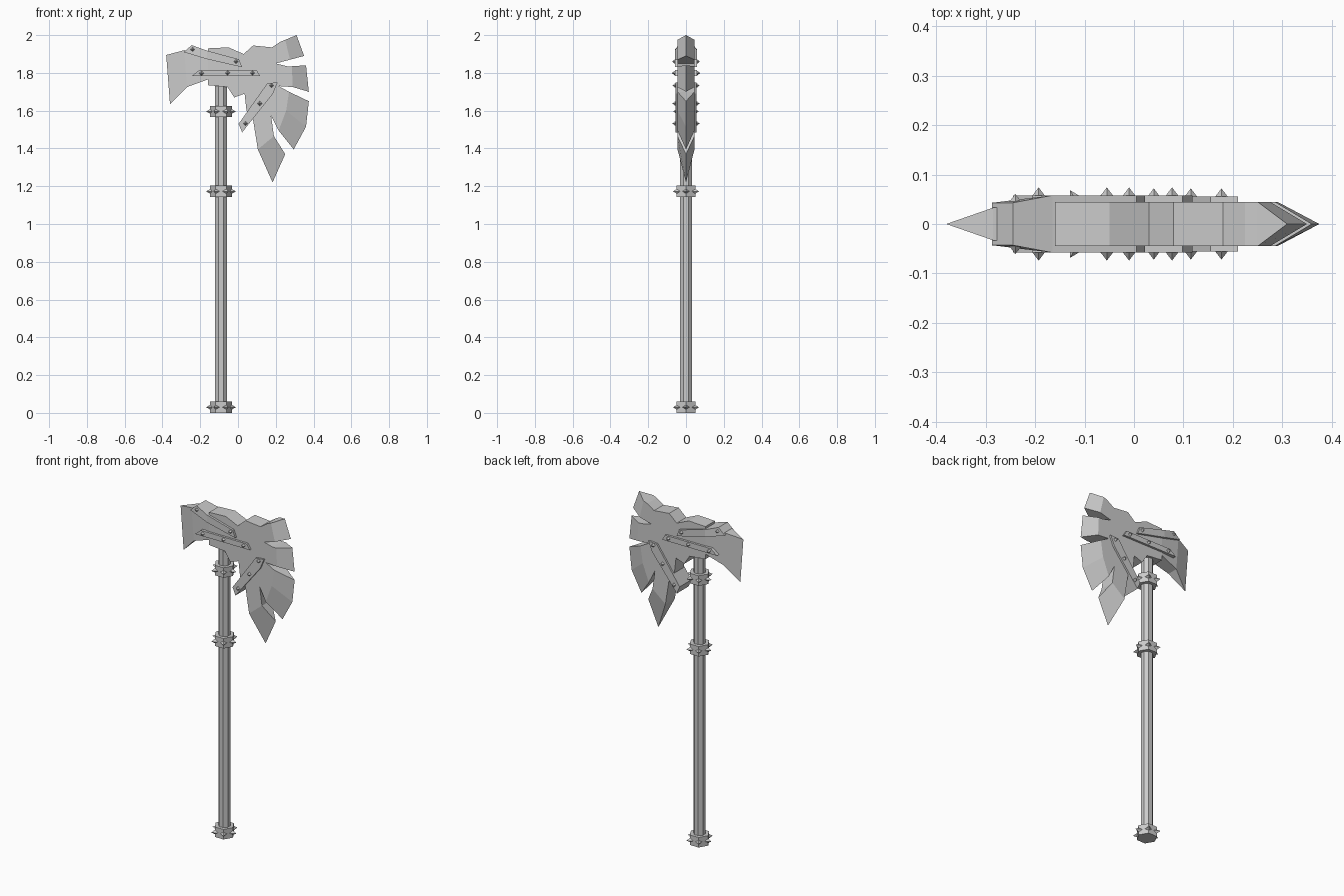
import bpy, bmesh, math
from mathutils import Matrix, Vector

cube = bpy.data.objects.get("Cube")
if cube:
    bpy.data.objects.remove(cube, do_unlink=True)

steel = bpy.data.materials.new("grey_steel")
steel.use_nodes = True
GREY = (0.6, 0.6, 0.6, 1)
steel.diffuse_color = GREY
steel.node_tree.nodes["Principled BSDF"].inputs["Base Color"].default_value = GREY

SHAFT_X = -0.09
T = 0.045          # half thickness of the head


def finish(name, bm):
    bmesh.ops.remove_doubles(bm, verts=bm.verts, dist=0.0005)
    bmesh.ops.recalc_face_normals(bm, faces=bm.faces)
    mesh = bpy.data.meshes.new(name)
    bm.to_mesh(mesh)
    bm.free()
    mesh.materials.append(steel)
    obj = bpy.data.objects.new(name, mesh)
    bpy.context.collection.objects.link(obj)
    return obj


def plate(name, points, faces):
    """Two-sided plate from (x, z, half thickness) points, closed at the rim."""
    bm = bmesh.new()
    front = [bm.verts.new((x, -t, z)) for x, z, t in points]
    back = [bm.verts.new((x, t, z)) for x, z, t in points]
    count = {}
    for f in faces:
        bm.faces.new([front[i] for i in f])
        bm.faces.new([back[i] for i in reversed(f)])
        for a, b in zip(f, f[1:] + f[:1]):
            key = (min(a, b), max(a, b))
            count[key] = count.get(key, 0) + 1
    for (a, b), n in count.items():
        if n == 1:
            bm.faces.new([front[a], front[b], back[b], back[a]])
    return finish(name, bm)


def slab(name, outline, t):
    return plate(name, [(x, z, t) for x, z in outline], [list(range(len(outline)))])


def strip(name, rows):
    """Rows of (points, half thickness) joined by quads."""
    n = len(rows[0][0])
    pts = [(x, z, t) for row, t in rows for x, z in row]
    faces = [[r * n + i, r * n + i + 1, (r + 1) * n + i + 1, (r + 1) * n + i]
             for r in range(len(rows) - 1) for i in range(n - 1)]
    return plate(name, pts, faces)


def add_cone(bm, base, direction, radius, height):
    d = Vector(direction).normalized()
    m = Matrix.Translation(Vector(base) + d * height / 2) @ d.to_track_quat('Z', 'Y').to_matrix().to_4x4()
    bmesh.ops.create_cone(bm, cap_ends=True, segments=4, radius1=radius,
                          radius2=0, depth=height, matrix=m)


def prism(name, sides, radius, low, high, turn):
    bm = bmesh.new()
    m = Matrix.Translation((SHAFT_X, 0, (low + high) / 2)) @ Matrix.Rotation(turn, 4, 'Z')
    bmesh.ops.create_cone(bm, cap_ends=True, segments=sides, radius1=radius,
                          radius2=radius, depth=high - low, matrix=m)
    return finish(name, bm)


# Shaft and its spiked hexagonal collars
prism("shaft", 8, 0.034, 0.01, 1.78, math.pi / 8)
for label, z in (("pommel", 0.03), ("middle", 1.173), ("upper", 1.596)):
    prism(label + "_collar", 6, 0.057, z - 0.03, z + 0.03, math.pi / 6)
    bm = bmesh.new()
    for k in range(6):
        a = k * math.pi / 3
        d = Vector((math.cos(a), math.sin(a), 0))
        add_cone(bm, Vector((SHAFT_X, 0, z)) + d * 0.047, d, 0.018, 0.032)
    finish(label + "_collar_spikes", bm)

# Flat core of the axe head, outlined up to the start of each bevel
top_ridge = [(0.25, 1.975), (0.275, 1.87)]
side_ridge = [(0.285, 1.835), (0.29, 1.725)]
low_ridge = [(0.27, 1.70), (0.255, 1.60), (0.215, 1.495)]
tip_ridge = [(0.19, 1.465), (0.105, 1.395)]
core = ([(-0.16, 1.93), (-0.05, 1.935), (0.03, 1.90), (0.08, 1.945),
         (0.18, 1.935), (0.225, 1.965)] + top_ridge + [(0.20, 1.85), (0.26, 1.835)]
        + side_ridge + [(0.215, 1.73)] + low_ridge + [(0.175, 1.575)] + tip_ridge
        + [(0.08, 1.55), (0.045, 1.60), (0.035, 1.69), (-0.02, 1.67),
           (-0.055, 1.725), (-0.16, 1.735)])
slab("head_core", core, T)

# Sharpened prongs of the main blade
for name, ridge, edge in (
        ("top_prong", top_ridge, [(0.31, 2.0), (0.35, 1.89)]),
        ("side_prong", side_ridge, [(0.36, 1.84), (0.375, 1.70)]),
        ("lower_prong", low_ridge, [(0.375, 1.65), (0.36, 1.515), (0.295, 1.395)]),
        ("hanging_prong", tip_ridge, [(0.25, 1.37), (0.183, 1.22)])):
    strip(name, [(ridge, T), (edge, 0)])

# Rear wedge blade
strip("rear_blade", [([(-0.16, 1.905), (-0.16, 1.765)], 0.044),
                     ([(-0.285, 1.92), (-0.27, 1.725)], 0.033),
                     ([(-0.38, 1.895), (-0.36, 1.635)], 0)])

# Riveted straps across the head
strip("upper_strap", [([(-0.245, 1.947), (-0.287, 1.91)], 0.043),
                      ([(-0.165, 1.918), (-0.165, 1.873)], 0.058),
                      ([(0.005, 1.872), (0.022, 1.83)], 0.058)])
slab("middle_strap", [(-0.245, 1.783), (-0.205, 1.815), (0.098, 1.815), (0.118, 1.783)], 0.058)
slab("lower_strap", [(0.155, 1.745), (0.21, 1.75), (0.185, 1.69),
                     (0.022, 1.485), (0.003, 1.53)], 0.056)

# Pointed rivets on both sides of the straps
bm = bmesh.new()
for x, z, t in ((-0.24, 1.924, 0.044), (-0.01, 1.86, 0.057),
                (-0.193, 1.798, 0.057), (-0.055, 1.80, 0.057), (0.077, 1.80, 0.057),
                (0.177, 1.733, 0.055), (0.115, 1.638, 0.055), (0.04, 1.532, 0.055)):
    for side in (-1, 1):
        add_cone(bm, (x, side * t, z), (0, side, 0), 0.013, 0.017)
finish("strap_rivets", bm)
